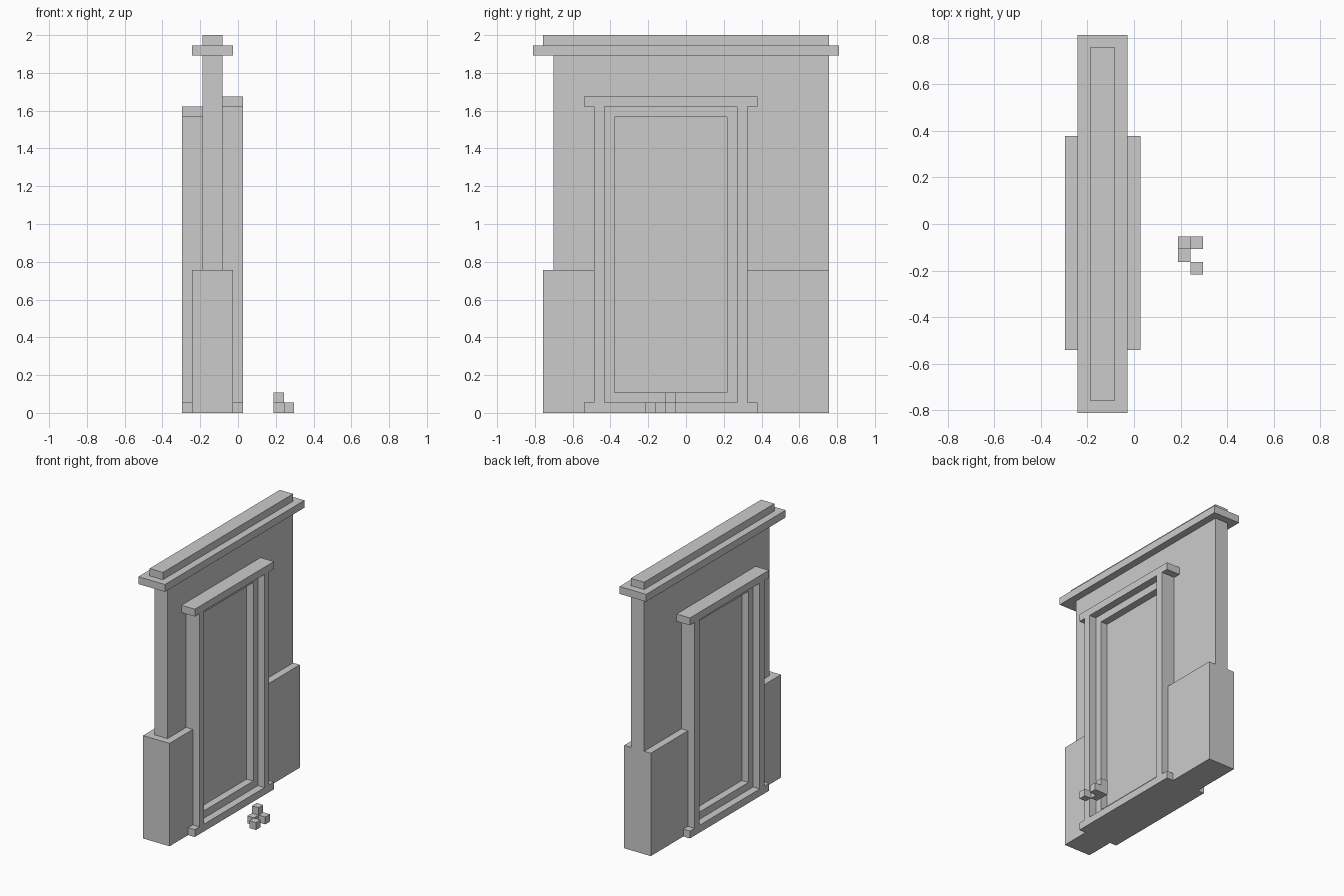
import bpy, bmesh
from mathutils import Vector

if "Cube" in bpy.data.objects:
    bpy.data.objects.remove(bpy.data.objects["Cube"])

U = 2 / 37  # one block unit; the wall is 37 units tall


def box(name, x, y, z):
    """Block spanning the given (min, max) ranges, in units."""
    lo, hi = (Vector(c) * U for c in zip(x, y, z))
    bm = bmesh.new()
    bmesh.ops.create_cube(bm, size=1)
    for v in bm.verts:
        v.co = Vector([a if c < 0 else b for c, a, b in zip(v.co, lo, hi)])
    mesh = bpy.data.meshes.new(name)
    bm.to_mesh(mesh)
    bm.free()
    obj = bpy.data.objects.new(name, mesh)
    bpy.context.collection.objects.link(obj)
    return obj


MID = -2.5  # centre plane of the wall in x


def span(side, near, far):
    """X range between two distances from the wall's centre plane."""
    return sorted((MID + side * near, MID + side * far))


# Wall core, cornice and top course
box("wall", (-3.5, -1.5), (-13, 14), (0, 35))
box("cornice", (-4.5, -0.5), (-15, 15), (35, 36))
box("top_course", (-3.5, -1.5), (-14, 14), (36, 37))

# Plinth end cap on the stepped end of the wall
box("plinth_end", (-4.5, -0.5), (-14, -13), (0, 14))

# Both wall faces: plinth and door surround (the back one is a unit lower)
for side, label, top in ((1, "front", 30), (-1, "back", 29)):
    thin, thick = span(side, 1, 2), span(side, 1, 3)

    box(label + "_plinth_short", thin, (-13, -9), (0, 14))
    box(label + "_plinth_long", thin, (6, 14), (0, 14))

    # outer door surround
    box(label + "_sill", thick, (-10, 7), (0, 1))
    box(label + "_lintel", thick, (-10, 7), (top, top + 1))
    for y in (-9, 5):
        box(label + "_jamb", thick, (y, y + 1), (1, top))

    # recessed inner frame around the door panel
    for y in (-8, 4):
        box(label + "_inner_jamb", thin, (y, y + 1), (1, top))
    for z in (1, top - 1):
        box(label + "_inner_rail", thin, (-7, 4), (z, z + 1))

# Small handle blocks in front of the door
for x, y, h in ((3.5, -2, 2), (4.5, -2, 1), (3.5, -3, 1), (4.5, -4, 1)):
    box("loose_block", (x, x + 1), (y, y + 1), (0, h))
